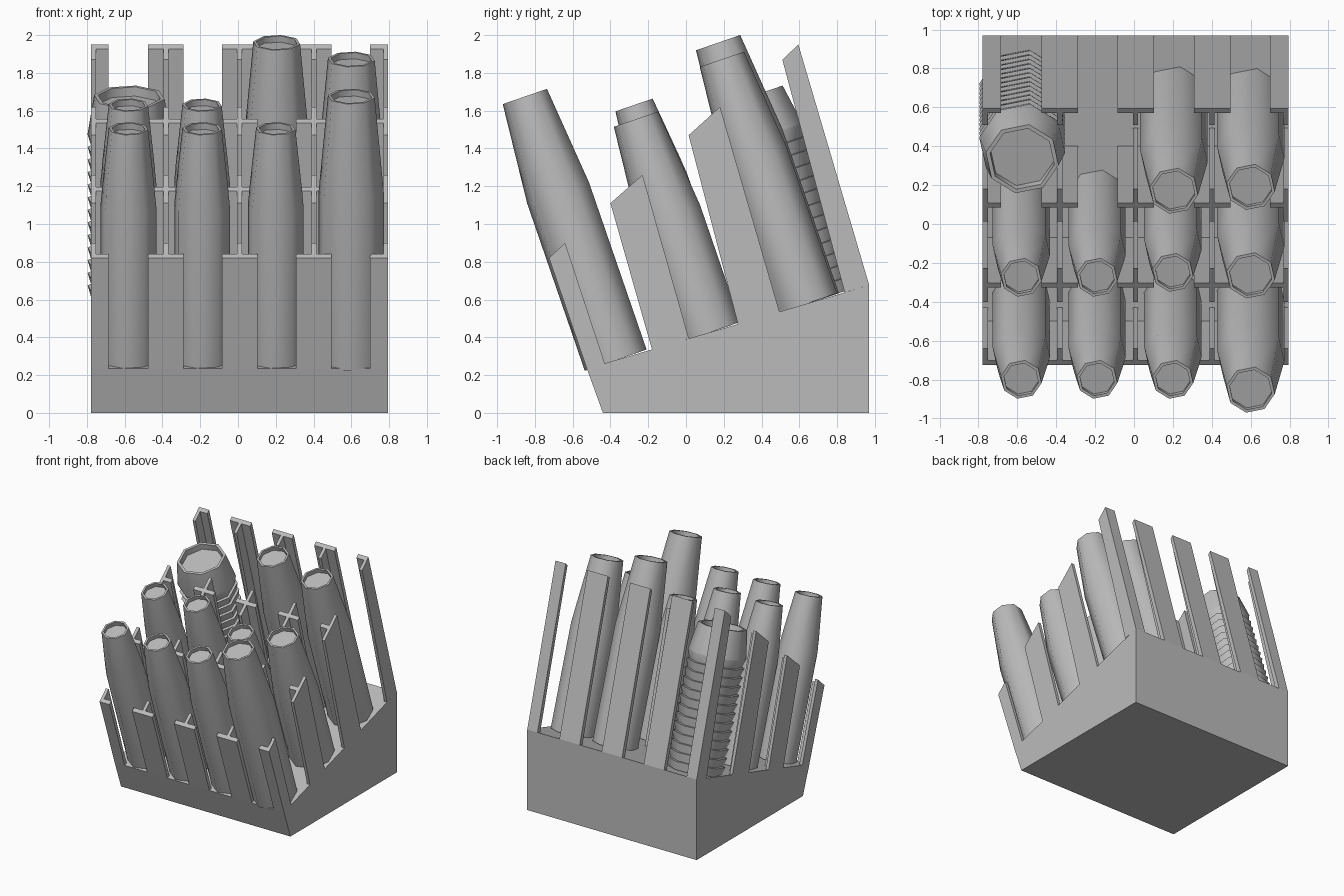
import bpy, bmesh, math
from mathutils import Matrix

cube = bpy.data.objects.get("Cube")
if cube:
    bpy.data.objects.remove(cube, do_unlink=True)

grey = bpy.data.materials.new("plain_grey")
grey.use_nodes = True
grey.diffuse_color = (0.5, 0.5, 0.5, 1)
grey.node_tree.nodes["Principled BSDF"].inputs["Base Color"].default_value = (0.5, 0.5, 0.5, 1)


def finish(name, bm, smooth=False):
    bmesh.ops.recalc_face_normals(bm, faces=bm.faces)
    mesh = bpy.data.meshes.new(name)
    bm.to_mesh(mesh)
    bm.free()
    mesh.materials.append(grey)
    if smooth:
        mesh.shade_smooth()
        mesh.set_sharp_from_angle(angle=math.radians(50))
    obj = bpy.data.objects.new(name, mesh)
    bpy.context.collection.objects.link(obj)
    return obj


def prism(bm, outline, x0, x1):
    """Extrude a side outline of (y, z) points from x0 to x1."""
    face = bm.faces.new([bm.verts.new((x0, y, z)) for y, z in outline])
    grown = bmesh.ops.extrude_face_region(bm, geom=[face])["geom"]
    verts = [v for v in grown if isinstance(v, bmesh.types.BMVert)]
    bmesh.ops.translate(bm, verts=verts, vec=(x1 - x0, 0, 0))


def mix(a, b, f):
    return tuple(p + (q - p) * f for p, q in zip(a, b))


# Solid leaning base, with a sloping floor under all cells
bm = bmesh.new()
prism(bm, [(-0.44, 0), (0.97, 0), (0.97, 0.676), (-0.525, 0.234)], -0.778, 0.795)
finish("rack_base", bm)

# Leaning dividers: bottom front, bottom back, top back, top front,
# then where the cross plate sits within the depth
DIVIDERS = {
    "front": ([(-0.525, 0.234), (-0.43, 0.262), (-0.64, 0.90), (-0.725, 0.82)], 0.0, 0.28),
    "lower_middle": ([(-0.18, 0.335), (0.015, 0.394), (-0.23, 1.26), (-0.40, 1.11)], 0.43, 0.57),
    "upper_middle": ([(0.275, 0.47), (0.495, 0.535), (0.18, 1.62), (0.014, 1.47)], 0.43, 0.57),
    "back": ([(0.84, 0.638), (0.97, 0.676), (0.595, 1.95), (0.51, 1.87)], 0.72, 1.0),
}
# Each post: cross plate from x0 to x1, stem plate from s0 to s1
POSTS = [(-0.778, -0.685, -0.778, -0.752)]
POSTS += [(c - 0.094, c + 0.094, c - 0.013, c + 0.013) for c in (-0.382, 0.008, 0.402)]
POSTS += [(0.70, 0.795, 0.769, 0.795)]

for name, (quad, f0, f1) in DIVIDERS.items():
    bf, bb, tb, tf = quad
    strip = [mix(bf, bb, f0), mix(bf, bb, f1), mix(tf, tb, f1), mix(tf, tb, f0)]
    bm = bmesh.new()
    for x0, x1, s0, s1 in POSTS:
        prism(bm, strip, x0, x1)
        prism(bm, quad, s0, s1)
    finish(name + "_posts", bm)


def lathe(name, profile, top, length, tilt, sides=8):
    """Turn (radius, height) points about a leaning axis ending at top."""
    bm = bmesh.new()
    rings = []
    for r, h in profile:
        rings.append([bm.verts.new((r * math.cos(a), r * math.sin(a), h))
                      for a in (0.6 + math.tau * i / sides for i in range(sides))])
    for low, high in zip(rings, rings[1:]):
        for i in range(sides):
            j = (i + 1) % sides
            bm.faces.new((low[i], low[j], high[j], high[i]))
    bm.faces.new(rings[0])
    bm.faces.new(rings[-1])
    obj = finish(name, bm, True)
    obj.matrix_world = (Matrix.Translation(top) @ Matrix.Rotation(tilt, 4, "X")
                        @ Matrix.Translation((0, 0, -length)))


def floor_length(top, tilt):
    """Distance along the leaning axis from top down to the floor."""
    return (top[2] - 0.389 - 0.296 * top[1]) / (math.cos(tilt) + 0.296 * math.sin(tilt))


def bottle(name, top, big):
    tilt = math.radians(19)
    n = floor_length(top, tilt)
    if big:
        body = [(0.176, 0), (0.176, n - 0.54), (0.126, n)]
        rim = 0.126
    else:
        body = [(0.15, 0), (0.15, n - 0.43), (0.143, n - 0.36), (0.143, n - 0.35), (0.106, n)]
        rim = 0.106
    lathe(name, body + [(rim - 0.016, n), (rim - 0.014, n - 0.035)], top, n, tilt)


# Slim and wide bottles
BOTTLES = [
    ("front", -0.58, -0.80, 1.505, False), ("front", -0.19, -0.80, 1.505, False),
    ("front", 0.20, -0.80, 1.505, False), ("front", 0.60, -0.853, 1.675, True),
    ("middle", -0.58, -0.275, 1.63, False), ("middle", -0.19, -0.275, 1.63, False),
    ("middle", 0.20, -0.25, 1.48, False), ("middle", 0.60, -0.265, 1.555, True),
    ("back", 0.205, 0.17, 1.96, True), ("back", 0.60, 0.19, 1.872, True),
]
for k, (row, x, y, z, big) in enumerate(BOTTLES):
    bottle(f"{row}_bottle_{k + 1}", (x, y, z), big)

# Ribbed canister with a tapered open collar
top, tilt = (-0.575, 0.335, 1.672), math.radians(19)
n = floor_length(top, tilt)
ribs, rib_end = 13, n - 0.22
profile = []
for i in range(ribs):
    h = rib_end * i / ribs
    profile += [(0.205, h), (0.225, h + rib_end / ribs * 0.95)]
profile += [(0.225, rib_end), (0.19, n), (0.168, n), (0.165, n - 0.05)]
lathe("ribbed_canister", profile, top, n, tilt)
